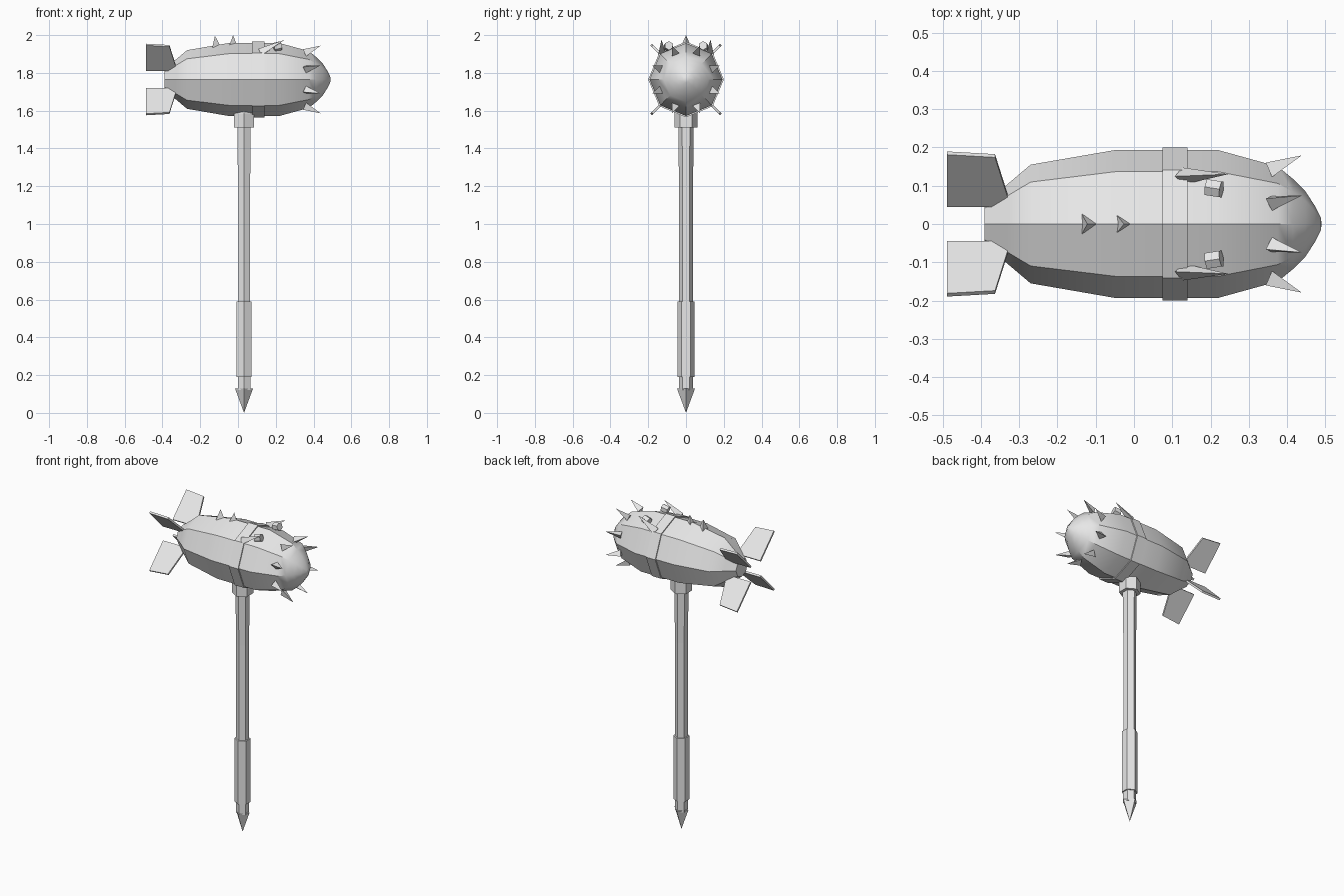
import bpy, bmesh
from math import sin, cos, pi, radians
from mathutils import Vector

if "Cube" in bpy.data.objects:
    bpy.data.objects.remove(bpy.data.objects["Cube"])

steel = bpy.data.materials.new("light_grey_steel")
steel.use_nodes = True
GREY = (0.8, 0.8, 0.8, 1)
steel.diffuse_color = GREY
steel.node_tree.nodes["Principled BSDF"].inputs["Base Color"].default_value = GREY

AXIS_Z = 1.765   # height of the head's long axis
HANDLE_X = 0.032


def finish(name, bm, smooth=False):
    bmesh.ops.recalc_face_normals(bm, faces=bm.faces)
    mesh = bpy.data.meshes.new(name)
    bm.to_mesh(mesh)
    bm.free()
    mesh.materials.append(steel)
    ob = bpy.data.objects.new(name, mesh)
    bpy.context.collection.objects.link(ob)
    if smooth:
        bpy.ops.object.select_all(action="DESELECT")
        ob.select_set(True)
        bpy.context.view_layer.objects.active = ob
        bpy.ops.object.shade_smooth_by_angle(angle=radians(35))
    return ob


def loft(name, profile, origin, direction, ref, sides, smooth=False):
    """Stack polygon rings (distance, radius) along a direction; radius 0 makes a point."""
    d = Vector(direction).normalized()
    u = Vector(ref)
    u = (u - d * u.dot(d)).normalized()
    v = d.cross(u)
    bm = bmesh.new()
    rings = []
    for t, r in profile:
        centre = Vector(origin) + d * t
        count = sides if r else 1
        rings.append([bm.verts.new(centre + r * (u * cos(2 * pi * i / sides) + v * sin(2 * pi * i / sides)))
                      for i in range(count)])
    for a, b in zip(rings, rings[1:]):
        for i in range(sides):
            j = (i + 1) % sides
            if len(b) == 1:
                bm.faces.new((a[i], a[j], b[0]))
            elif len(a) == 1:
                bm.faces.new((a[0], b[j], b[i]))
            else:
                bm.faces.new((a[i], a[j], b[j], b[i]))
    for ring in (rings[0], rings[-1]):
        if len(ring) > 1:
            bm.faces.new(ring)
    return finish(name, bm, smooth)


def spike(name, base, tip, radius, ref):
    axis = Vector(tip) - Vector(base)
    return loft(name, [(0, radius), (axis.length, 0)], base, axis, ref, 3)


# Bomb-shaped head and its raised band
head = [(-0.39, 0.058), (-0.335, 0.1), (-0.27, 0.155), (-0.05, 0.193), (0.22, 0.193),
        (0.376, 0.15), (0.415, 0.118), (0.448, 0.085), (0.472, 0.048), (0.488, 0.016), (0.49, 0)]
loft("bomb_head", head, (0, 0, AXIS_Z), (1, 0, 0), (0, 0, 1), 8, True)
loft("head_band", [(0.075, 0.2), (0.14, 0.2)], (0, 0, AXIS_Z), (1, 0, 0), (0, 0, 1), 8)

# Four diagonal tail fins
fin_outline = [(-0.488, 0.068), (-0.373, 0.068), (-0.33, 0.105), (-0.363, 0.252), (-0.488, 0.262)]
for k in range(4):
    a = pi / 4 + k * pi / 2
    radial, side = Vector((0, cos(a), sin(a))), Vector((0, -sin(a), cos(a))) * 0.006
    bm = bmesh.new()
    faces = []
    for s in (-1, 1):
        faces.append([bm.verts.new(Vector((x, 0, AXIS_Z)) + radial * r + side * s) for x, r in fin_outline])
    bm.faces.new(faces[0])
    bm.faces.new(faces[1][::-1])
    for i in range(5):
        j = (i + 1) % 5
        bm.faces.new((faces[0][i], faces[0][j], faces[1][j], faces[1][i]))
    finish(f"tail_fin_{k + 1}", bm)

# Ring of spikes around the nose
for k in range(8):
    a = pi / 8 + k * pi / 4
    radial = Vector((0, cos(a), sin(a)))
    spike(f"nose_spike_{k + 1}", Vector((0.355, 0, AXIS_Z)) + radial * 0.152,
          Vector((0.438, 0, AXIS_Z)) + radial * 0.194, 0.024, radial)

# Crest spikes on top
spike("crest_spike_rear", (-0.121, 0, 1.935), (-0.122, 0, 1.997), 0.03, (1, 0, 0))
spike("crest_spike_front", (-0.032, 0, 1.94), (-0.026, 0, 2), 0.03, (1, 0, 0))

# Brow horns and stub eyes, one pair per side
for side, s in (("left", 1), ("right", -1)):
    spike(f"{side}_brow_horn", (0.12, s * 0.125, 1.905), (0.246, s * 0.13, 1.975), 0.026, (0, 0, 1))
    loft(f"{side}_eye_stub", [(0, 0.024), (0.04, 0.024)], (0.19, s * 0.096, 1.935),
         (1, -s * 0.15, 0.25), (0, 0, 1), 6)

# Hexagonal handle: shaft, collar and grip
def handle_part(name, profile, sides=6):
    return loft(name, profile, (HANDLE_X, 0, 0), (0, 0, 1), (0, 1, 0), sides)

handle_part("shaft", [(0.12, 0.038), (1.19, 0.037), (1.6, 0.042)])
handle_part("collar", [(1.51, 0.062), (1.585, 0.062), (1.61, 0.048)])
handle_part("grip", [(0.19, 0.046), (0.59, 0.046)])

# Pointed pommel
handle_part("pommel_point", [(0, 0), (0.13, 0.048)], 4)
